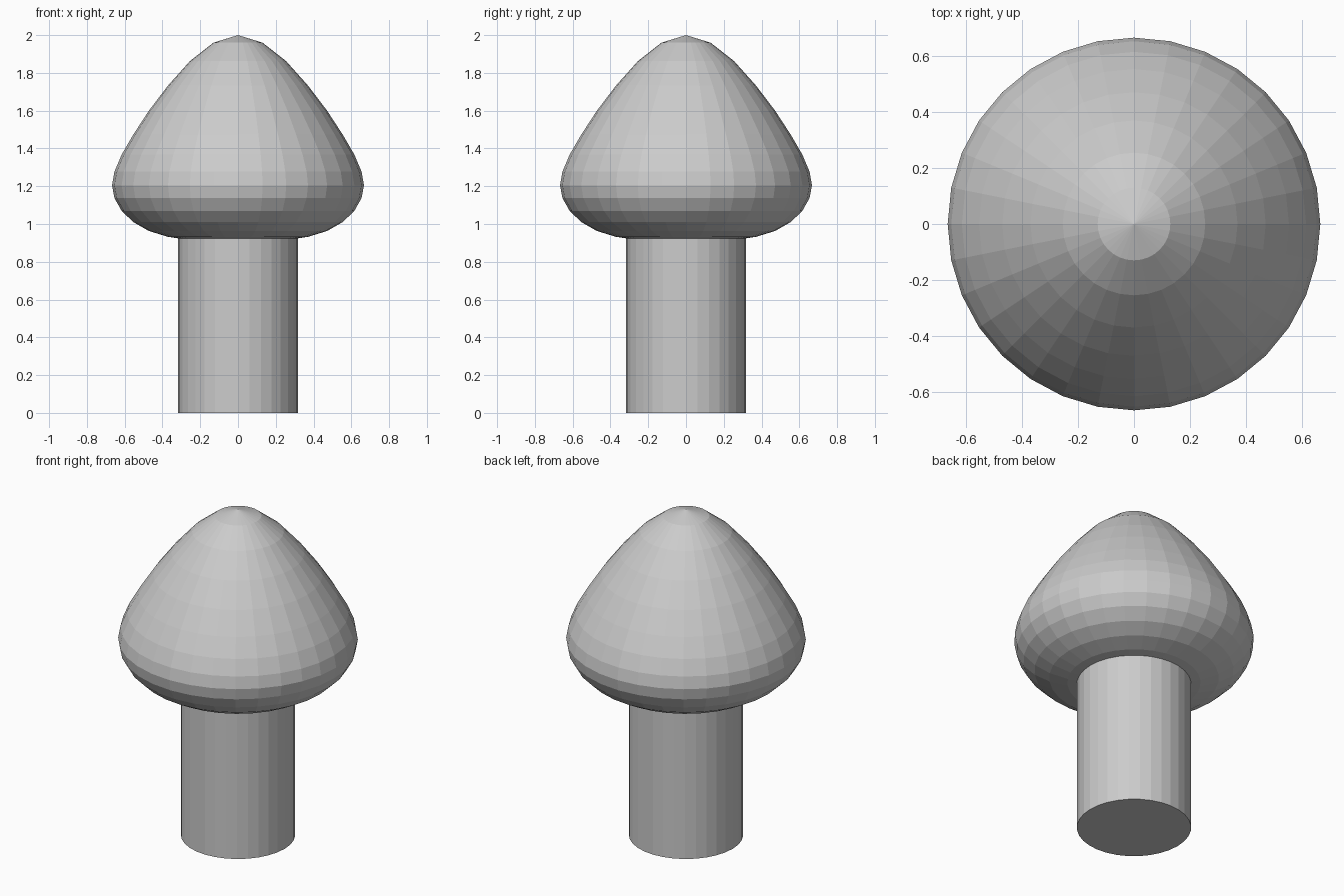
import bpy, bmesh, math

if "Cube" in bpy.data.objects:
    bpy.data.objects.remove(bpy.data.objects["Cube"])

SEG, RINGS, RADIUS = 32, 16, 0.667

grey = bpy.data.materials.new("light grey")
grey.diffuse_color = (0.6, 0.6, 0.6, 1)
grey.use_nodes = True
grey.node_tree.nodes["Principled BSDF"].inputs["Base Color"].default_value = grey.diffuse_color


def finish(name, bm):
    bmesh.ops.recalc_face_normals(bm, faces=bm.faces)
    mesh = bpy.data.meshes.new(name)
    bm.to_mesh(mesh)
    bm.free()
    mesh.materials.append(grey)
    obj = bpy.data.objects.new(name, mesh)
    bpy.context.collection.objects.link(obj)


# Cap: a sphere whose rings are moved to pointed-top, flattened-base heights
ring_z = [2.0, 1.96, 1.862, 1.733, 1.60, 1.473, 1.367, 1.277, 1.205,
          1.137, 1.07, 1.01, 0.963, 0.932, 0.915, 0.905, 0.90]
bm = bmesh.new()
bmesh.ops.create_uvsphere(bm, u_segments=SEG, v_segments=RINGS, radius=RADIUS)
for v in bm.verts:
    ring = round(math.acos(max(-1, min(1, v.co.z / RADIUS))) / math.pi * RINGS)
    v.co.z = ring_z[ring]
finish("cap", bm)

# Stem: plain cylinder running up into the cap
bm = bmesh.new()
bmesh.ops.create_cone(bm, cap_ends=True, segments=SEG, radius1=0.318,
                      radius2=0.318, depth=1.0)
bmesh.ops.translate(bm, verts=bm.verts, vec=(0, 0, 0.5))
finish("stem", bm)
